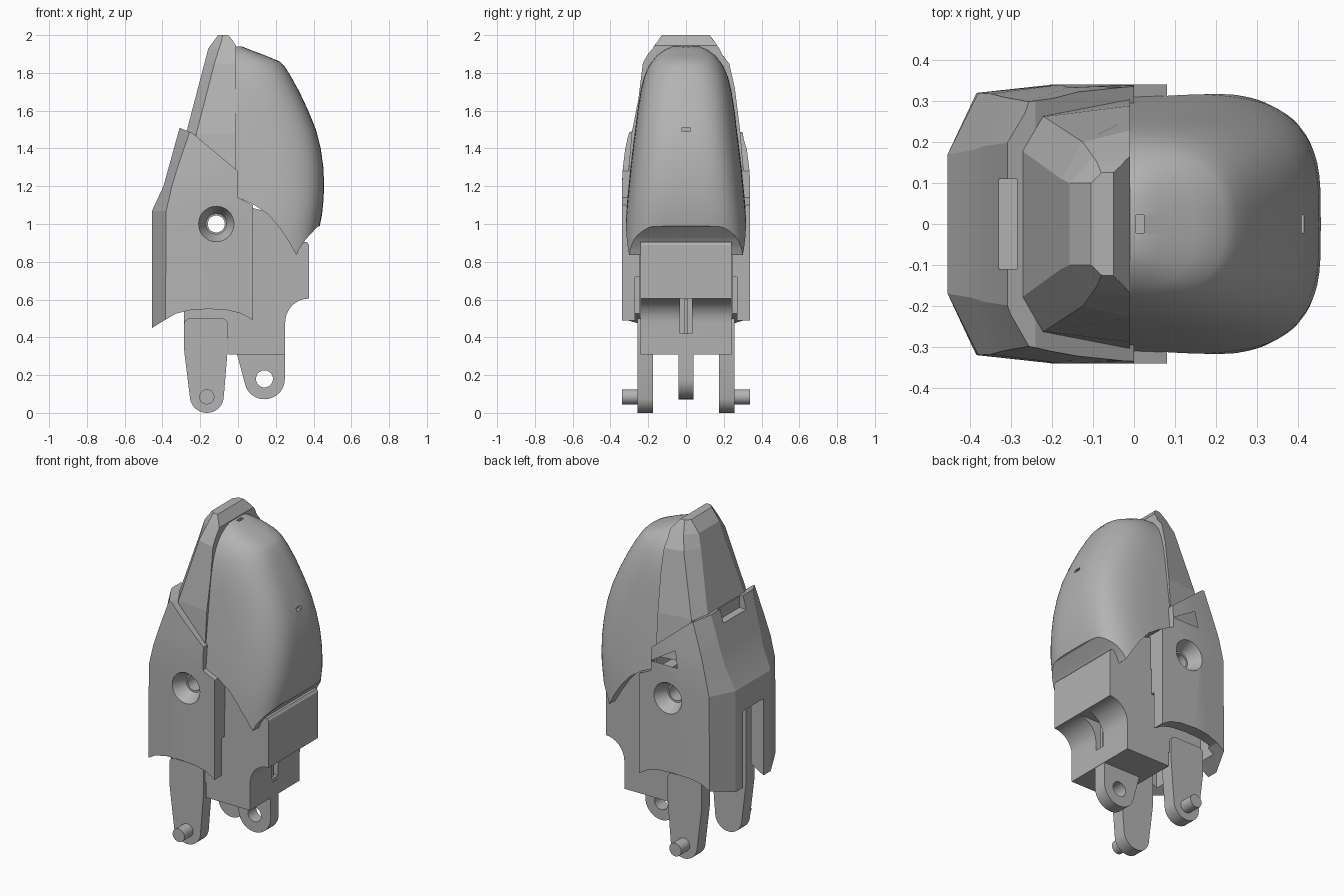
import bpy, bmesh, math

cube = bpy.data.objects.get("Cube")
if cube:
    bpy.data.objects.remove(cube, do_unlink=True)

grey = bpy.data.materials.new("plain grey")
grey.use_nodes = True
GREY = (0.45, 0.45, 0.45, 1)
grey.diffuse_color = GREY
grey.node_tree.nodes["Principled BSDF"].inputs["Base Color"].default_value = GREY


def loft(name, rings):
    """Skin a list of closed rings of 3D points and cap both ends."""
    bm = bmesh.new()
    loops = [[bm.verts.new(p) for p in ring] for ring in rings]
    n = len(loops[0])
    for a, b in zip(loops, loops[1:]):
        for i in range(n):
            j = (i + 1) % n
            bm.faces.new((a[i], a[j], b[j], b[i]))
    bm.faces.new(loops[0])
    bm.faces.new(loops[-1])
    bmesh.ops.recalc_face_normals(bm, faces=bm.faces)
    mesh = bpy.data.meshes.new(name)
    bm.to_mesh(mesh)
    bm.free()
    mesh.materials.append(grey)
    obj = bpy.data.objects.new(name, mesh)
    bpy.context.collection.objects.link(obj)
    return obj


def prism(name, profile, y0, y1):
    """Extrude an x-z profile along y."""
    return loft(name, [[(x, y, z) for x, z in profile] for y in (y0, y1)])


def box(name, x0, x1, y0, y1, z0, z1):
    return prism(name, [(x0, z0), (x1, z0), (x1, z1), (x0, z1)], y0, y1)


def arc(cx, cz, r, a0, a1, steps=16):
    angles = [math.radians(a0 + (a1 - a0) * i / steps) for i in range(steps + 1)]
    return [(cx + r * math.cos(a), cz + r * math.sin(a)) for a in angles]


def rod(name, cx, cz, r, y0, y1):
    return prism(name, arc(cx, cz, r, 0, 360, 32)[:-1], y0, y1)


def combine(obj, tool, operation="DIFFERENCE"):
    """Apply a boolean and discard the tool."""
    mod = obj.modifiers.new("cut", "BOOLEAN")
    mod.operation = operation
    mod.solver = "EXACT"
    mod.object = tool
    bpy.context.view_layer.objects.active = obj
    bpy.ops.object.modifier_apply(modifier=mod.name)
    bpy.data.objects.remove(tool, do_unlink=True)


def smooth(obj, degrees):
    bpy.ops.object.select_all(action="DESELECT")
    obj.select_set(True)
    bpy.context.view_layer.objects.active = obj
    bpy.ops.object.shade_smooth_by_angle(angle=math.radians(degrees))


def shell_ring(z, half):
    """Faceted section: one half listed from back to front, then mirrored."""
    return [(x, y, z) for x, y in half] + [(x, -y, z) for x, y in reversed(half)]


# Lower shell: faceted back, trimmed to its side profile
lower = loft("lower_shell", [
    shell_ring(0.4, [(-.455, .17), (-.385, .32), (-.2, .34), (.2, .34)]),
    shell_ring(1.07, [(-.455, .17), (-.38, .32), (-.2, .34), (.2, .34)]),
    shell_ring(1.2, [(-.395, .18), (-.35, .318), (-.18, .34), (.2, .34)]),
    shell_ring(1.3, [(-.367, .19), (-.32, .31), (-.16, .333), (.2, .336)]),
    shell_ring(1.55, [(-.298, .2), (-.235, .295), (-.1, .305), (.2, .31)]),
])
combine(lower, prism("trim", [
    (-.5, .43), (-.455, .45), (-.39, .49), (-.33, .525), (-.25, .545), (-.15, .55),
    (-.05, .543), (.02, .525), (.08, .49), (.08, 1.1), (0, 1.14), (0, 1.28),
    (-.24, 1.48), (-.31, 1.51), (-.5, 1.54)], -.5, .5), "INTERSECT")
combine(lower, box("cavity", -.37, .2, -.245, .245, .3, .88))
combine(lower, box("side_gap", -.33, .2, -.27, .27, .3, .72))
combine(lower, box("back_slot", -.6, -.36, -.1, .1, .3, .92))
combine(lower, box("rim_notch", -.6, -.285, -.11, .11, 1.43, 1.7))

# Pivot hole with a countersink on each side
combine(lower, rod("drill", -.115, 1, .045, -.5, .5))
for s in (-1, 1):
    bpy.ops.mesh.primitive_cone_add(
        vertices=32, radius1=.055, radius2=.099, depth=.09,
        location=(-.115, s * .305, 1), rotation=(-s * math.pi / 2, 0, 0))
    combine(lower, bpy.context.object)
smooth(lower, 14)

# Upper shell: tapering faceted cap
upper = loft("upper_shell", [
    shell_ring(1.2, [(-.3, .18), (-.25, .28), (.1, .325)]),
    shell_ring(1.48, [(-.275, .18), (-.22, .262), (.1, .302)]),
    shell_ring(1.85, [(-.178, .11), (-.125, .2), (.1, .256)]),
    shell_ring(1.93, [(-.157, .1), (-.1, .165), (.1, .19)]),
    shell_ring(1.96, [(-.135, .1), (-.09, .15), (.1, .165)]),
    shell_ring(2.0, [(-.105, .1), (-.08, .125), (.1, .13)]),
])
combine(upper, prism("trim", [
    (-.5, 1.22), (-.01, 1.22), (-.01, 1.945), (-.05, 2.0), (-.05, 2.1), (-.5, 2.1)],
    -.5, .5), "INTERSECT")

# Fingertip pad: rounded sections given as height, depth, half width
pad_sections = [
    (.78, .41, .325), (.95, .425, .324), (1.05, .445, .318), (1.12, .452, .312),
    (1.2, .456, .304), (1.3, .452, .294), (1.4, .438, .282), (1.5, .413, .269),
    (1.6, .372, .257), (1.7, .325, .241), (1.78, .281, .221), (1.83, .25, .2),
    (1.86, .222, .18), (1.89, .15, .156), (1.92, .07, .115), (1.94, .02, .07)]


def pad_ring(z, depth, width, steps=36):
    power = 2 / (4.5 - 1.8 * (z - .78))
    ring = []
    for i in range(steps + 1):
        a = math.pi * (i / steps - .5)
        c, s = max(math.cos(a), 0), math.sin(a)
        ring.append((-.01 + (depth + .01) * c ** power,
                     math.copysign(width * abs(s) ** power, s), z))
    return ring


pad = loft("finger_pad", [pad_ring(*sec) for sec in pad_sections])
combine(pad, prism("trim", [
    (-.1, 1.14), (0, 1.14), (.08, 1.105), (.16, 1.05), (.22, .98), (.27, .905),
    (.31, .835), (.325, .87), (.36, .92), (.42, .985), (.6, 1.04), (.6, 2.1), (-.1, 2.1)],
    -.5, .5), "INTERSECT")
combine(pad, box("upper_mark", .005, .024, -.022, .022, 1.92, 2))
combine(pad, box("front_mark", .395, .5, -.022, .022, 1.49, 1.51))
smooth(pad, 35)

# Inner block with a concave step and a slot above the lug
block = prism("inner_block", [
    (-.05, .31), (.25, .31), (.25, .48)] + arc(.375, .48, .125, 180, 90, 8)[1:] + [
    (.375, .89), (.365, .905), (.33, .905), (.29, .92), (.24, 1.0), (.17, 1.06), (-.05, 1.12)],
    -.24, .24)
combine(block, box("slot", .17, .5, -.032, .032, .4, .605))
smooth(block, 20)
box("slot_rib", .1, .235, -.01, .01, .38, .6)

# Centre lug with a hole
lug = prism("centre_lug", arc(.14, .18, .108, 205, 360) +
            [(.248, .42), (-.02, .42), (-.005, .31)], -.04, .04)
combine(lug, rod("hole", .14, .18, .045, -.2, .2))
smooth(lug, 30)

# Side arms with pins
for s, side in ((-1, "right"), (1, "left")):
    arm = prism(side + "_arm", arc(-.165, .09, .09, 190, 350) +
                [(-.055, .33), (-.055, .47)] + arc(-.085, .47, .03, 0, 90, 6)[1:] +
                arc(-.255, .47, .03, 90, 180, 6) + [(-.285, .33)], s * .175, s * .256)
    smooth(arm, 30)
    box(side + "_arm_root", -.285, -.05, s * .175, s * .24, .4, .9)
    pin = rod(side + "_pin", -.165, .085, .04, s * .2, s * .34)
    smooth(pin, 30)
